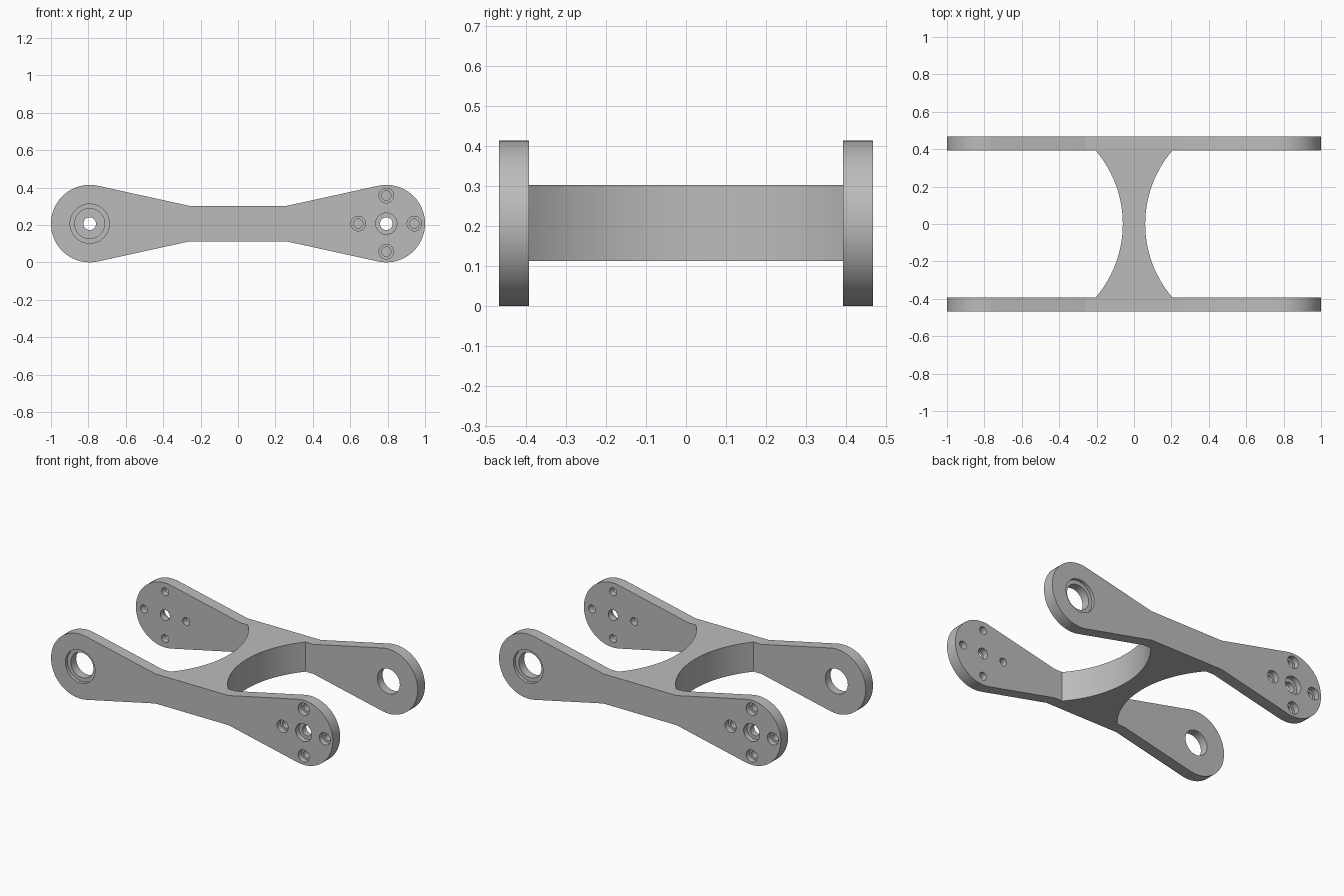
import bpy
import bmesh
import math
from mathutils import Matrix

if "Cube" in bpy.data.objects:
    bpy.data.objects.remove(bpy.data.objects["Cube"], do_unlink=True)

# Main dimensions
END_X, END_R, MID_Z = 0.793, 0.207, 0.207
WAIST_X, WAIST_H = 0.26, 0.095
OUTER_Y, INNER_Y = 0.467, 0.393

grey = bpy.data.materials.new("plain grey")
grey.use_nodes = True
colour = (0.5, 0.5, 0.5, 1)
grey.diffuse_color = colour
grey.node_tree.nodes["Principled BSDF"].inputs["Base Color"].default_value = colour


def make_object(name, bm):
    bmesh.ops.recalc_face_normals(bm, faces=bm.faces)
    mesh = bpy.data.meshes.new(name)
    bm.to_mesh(mesh)
    bm.free()
    mesh.materials.append(grey)
    obj = bpy.data.objects.new(name, mesh)
    bpy.context.collection.objects.link(obj)
    return obj


def extrude_profile(name, points, offset):
    bm = bmesh.new()
    face = bm.faces.new([bm.verts.new(p) for p in points])
    new = bmesh.ops.extrude_face_region(bm, geom=[face])["geom"]
    verts = [v for v in new if isinstance(v, bmesh.types.BMVert)]
    bmesh.ops.translate(bm, verts=verts, vec=offset)
    return make_object(name, bm)


def arc(cx, cy, r, start, end, steps):
    angles = [start + (end - start) * i / steps for i in range(steps + 1)]
    return [(cx + r * math.cos(a), cy + r * math.sin(a)) for a in angles]


def add_stepped_hole(bm, x, z, wide_r, narrow_r, depth, segments=40):
    """Counterbored cutter, sunk from the outer face of the front plate."""
    stations = [(wide_r, -OUTER_Y - 0.05), (wide_r, -OUTER_Y + depth),
                (narrow_r, -OUTER_Y + depth), (narrow_r, -INNER_Y + 0.05)]
    rings = []
    for r, y in stations:
        circle = arc(x, z, r, 0, math.tau, segments)[:-1]
        rings.append([bm.verts.new((px, y, pz)) for px, pz in circle])
    for a, b in zip(rings, rings[1:]):
        for i in range(segments):
            j = (i + 1) % segments
            bm.faces.new((a[i], a[j], b[j], b[i]))
    bm.faces.new(rings[0])
    bm.faces.new(rings[-1])


def smooth(obj):
    bpy.ops.object.select_all(action="DESELECT")
    obj.select_set(True)
    bpy.context.view_layer.objects.active = obj
    bpy.ops.object.shade_smooth_by_angle(angle=math.radians(11))


# Front plate: rounded ends with tangent flanks running to a narrow waist
dx = END_X - WAIST_X
slope = math.asin(END_R / math.hypot(dx, WAIST_H)) - math.atan2(WAIST_H, dx)
sweep = math.pi / 2 + slope
right_end = arc(END_X, MID_Z, END_R, -sweep, sweep, 40)
left_end = [(-x, 2 * MID_Z - z) for x, z in right_end]
outline = (right_end + [(s * WAIST_X, MID_Z + WAIST_H) for s in (1, -1)]
           + left_end + [(s * WAIST_X, MID_Z - WAIST_H) for s in (-1, 1)])
front = extrude_profile("front_plate", [(x, -OUTER_Y, z) for x, z in outline],
                        (0, OUTER_Y - INNER_Y, 0))

# Bearing bore at one end, hub hole with four screw holes at the other
bm = bmesh.new()
add_stepped_hole(bm, -END_X, MID_Z, 0.105, 0.08, 0.02, 64)
add_stepped_hole(bm, END_X, MID_Z, 0.057, 0.034, 0.035)
for k in range(4):
    a = k * math.pi / 2
    add_stepped_hole(bm, END_X + 0.15 * math.cos(a), MID_Z + 0.15 * math.sin(a),
                     0.039, 0.025, 0.035)
cutter = make_object("hole_cutter", bm)
cutter.hide_render = True

cut = front.modifiers.new("holes", "BOOLEAN")
cut.operation = "DIFFERENCE"
cut.solver = "EXACT"
cut.object = cutter
bpy.context.view_layer.objects.active = front
bpy.ops.object.modifier_apply(modifier=cut.name)
bpy.data.objects.remove(cutter, do_unlink=True)
smooth(front)

# Back plate: the same part turned half way round
back = front.copy()
back.data = front.data.copy()
back.name = "back_plate"
back.data.transform(Matrix.Rotation(math.pi, 4, "Z"))
bpy.context.collection.objects.link(back)

# Cross web: both sides are hollowed by a circular arc
neck, flare = 0.06, 0.205
rise = flare - neck
radius = (INNER_Y ** 2 + rise ** 2) / (2 * rise)
half = math.asin(INNER_Y / radius)
side = arc(neck + radius, 0, radius, math.pi + half, math.pi - half, 40)
web_outline = side + [(-x, -y) for x, y in side]
web = extrude_profile("cross_web", [(x, y, MID_Z - WAIST_H) for x, y in web_outline],
                      (0, 0, 2 * WAIST_H))
smooth(web)
